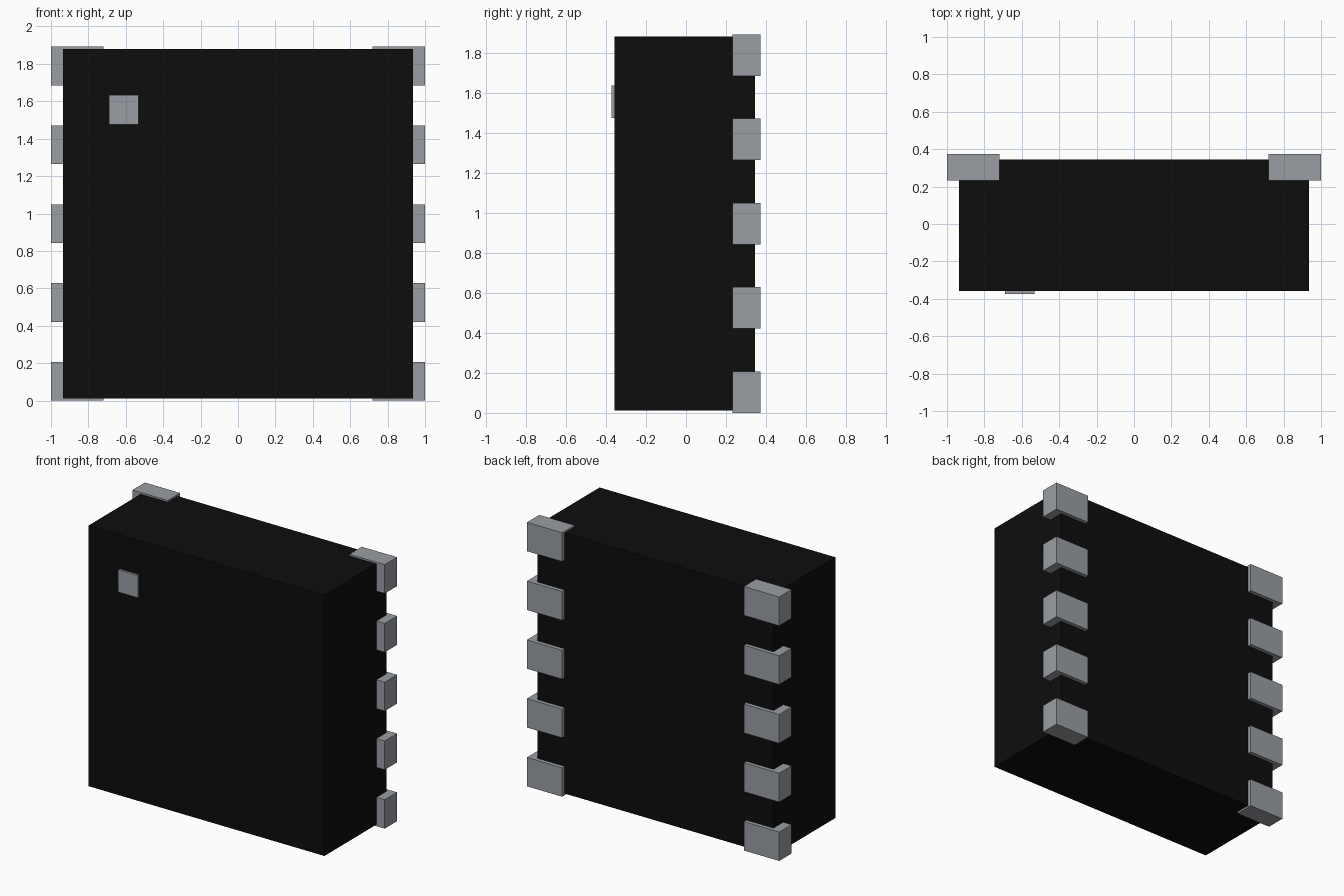
import bpy

cube = bpy.data.objects.get("Cube")
if cube:
    bpy.data.objects.remove(cube, do_unlink=True)


def make_material(name, rgb):
    mat = bpy.data.materials.new(name)
    mat.use_nodes = True
    color = (*rgb, 1.0)
    mat.diffuse_color = color
    mat.node_tree.nodes["Principled BSDF"].inputs["Base Color"].default_value = color
    return mat


def box(name, low, high, mat):
    """Axis-aligned box between two corners."""
    center = [(a + b) / 2 for a, b in zip(low, high)]
    bpy.ops.mesh.primitive_cube_add(size=1, location=center)
    obj = bpy.context.object
    obj.name = name
    obj.scale = [b - a for a, b in zip(low, high)]
    bpy.ops.object.transform_apply(location=False, rotation=False, scale=True)
    obj.data.materials.append(mat)
    return obj


black = make_material("black_plastic", (0.004, 0.004, 0.004))
metal = make_material("grey_metal", (0.32, 0.34, 0.37))

# Package body
box("body", (-0.935, -0.357, 0.012), (0.935, 0.345, 1.88), black)

# Square pin-one marker on the front
box("pin_one_marker", (-0.69, -0.373, 1.475), (-0.533, -0.354, 1.635), metal)

# Five contact pads along each side of the back
PAD_HEIGHT = 0.207
PITCH = 0.4212
for i in range(5):
    z = i * PITCH
    box(f"left_pad_{i + 1}", (0.72, 0.233, z), (1.0, 0.373, z + PAD_HEIGHT), metal)
    box(f"right_pad_{i + 1}", (-1.0, 0.233, z), (-0.72, 0.373, z + PAD_HEIGHT), metal)
